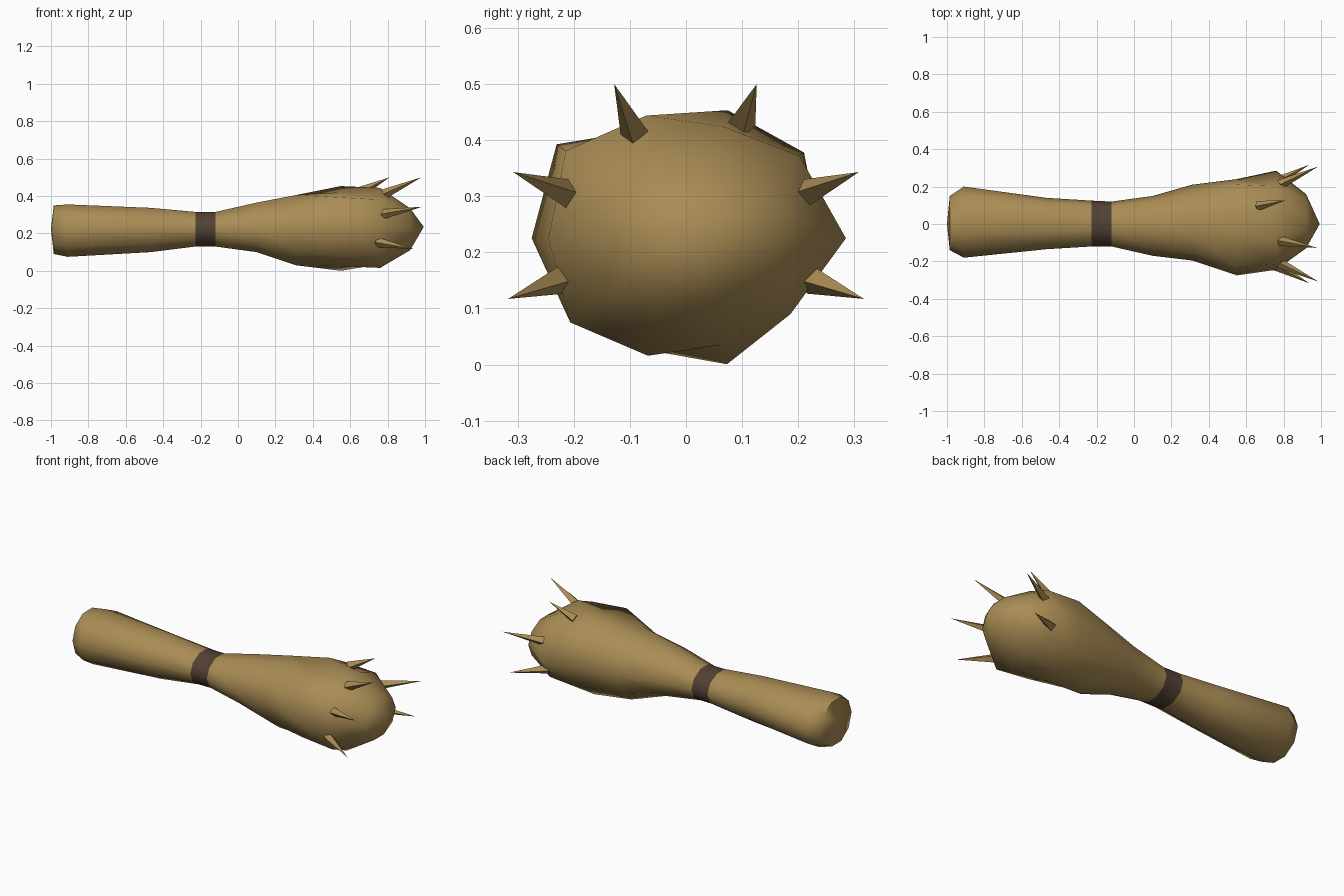
import bpy, bmesh
from math import sin, cos, tau, radians
from mathutils import Vector

cube = bpy.data.objects.get("Cube")
if cube:
    bpy.data.objects.remove(cube)

SIDES = 10


def material(name, rgb):
    m = bpy.data.materials.new(name)
    m.use_nodes = True
    m.diffuse_color = (*rgb, 1)
    m.node_tree.nodes["Principled BSDF"].inputs["Base Color"].default_value = (*rgb, 1)
    return m


wood = material("tan wood", (0.40, 0.265, 0.09))
dark = material("dark brown binding", (0.085, 0.053, 0.034))


def finish(bm, name, mats):
    bmesh.ops.recalc_face_normals(bm, faces=bm.faces[:])
    mesh = bpy.data.meshes.new(name)
    bm.to_mesh(mesh)
    bm.free()
    for m in mats:
        mesh.materials.append(m)
    obj = bpy.data.objects.new(name, mesh)
    bpy.context.collection.objects.link(obj)
    return obj


def oval(x, front, back, low, high):
    """Ring of a lopsided oval, given its extents on each side."""
    pts = []
    for i in range(SIDES):
        c, s = cos(tau * i / SIDES), sin(tau * i / SIDES)
        y = c * (back if c > 0 else front)
        z = 0.225 + s / sin(tau / 5) * (high - 0.225 if s > 0 else 0.225 - low)
        pts.append((x, y, z))
    return pts


def knobbly(x, radii):
    """Uneven ring with one radius per corner."""
    return [(x, r * cos(tau * i / SIDES), 0.225 + r * sin(tau * i / SIDES))
            for i, r in enumerate(radii)]


# Club: rings from the butt to the heavy head
rings = [
    oval(-0.985, 0.14, 0.15, 0.09, 0.35),
    oval(-0.91, 0.18, 0.20, 0.075, 0.355),
    oval(-0.47, 0.135, 0.14, 0.10, 0.337),
    oval(-0.228, 0.12, 0.125, 0.13, 0.315),
    oval(-0.12, 0.12, 0.12, 0.13, 0.315),
    oval(0.10, 0.17, 0.15, 0.10, 0.365),
    oval(0.31, 0.195, 0.21, 0.03, 0.405),
    knobbly(0.55, [.24, .26, .24, .205, .285, .275, .235, .21, .236, .23]),
    knobbly(0.76, [.285, .25, .21, .23, .265, .245, .255, .22, .20, .23]),
    oval(0.92, 0.13, 0.16, 0.11, 0.335),
]
bm = bmesh.new()
loops = [[bm.verts.new(p) for p in ring] for ring in rings]
for k, (a, b) in enumerate(zip(loops, loops[1:])):
    for i in range(SIDES):
        j = (i + 1) % SIDES
        face = bm.faces.new((a[i], a[j], b[j], b[i]))
        face.material_index = 1 if k == 3 else 0
for loop, tip in ((loops[0], (-1, 0, 0.225)), (loops[-1], (0.993, 0, 0.235))):
    v = bm.verts.new(tip)
    for i in range(SIDES):
        bm.faces.new((loop[i], loop[(i + 1) % SIDES], v))
club = finish(bm, "club_body", [wood, dark])
bpy.context.view_layer.objects.active = club
club.select_set(True)
bpy.ops.object.shade_smooth_by_angle(angle=radians(62))
club.select_set(False)


# Spikes: flat four-sided thorns around the head
def spike(name, base, tip, radius=0.027):
    base, tip = Vector(base), Vector(tip)
    axis = tip - base
    bm = bmesh.new()
    bmesh.ops.create_cone(bm, cap_ends=True, segments=4, radius1=radius,
                          radius2=0, depth=axis.length)
    obj = finish(bm, name, [wood])
    obj.location = (base + tip) / 2
    obj.rotation_mode = 'QUATERNION'
    obj.rotation_quaternion = axis.to_track_quat('Z', 'Y')


spike("spike_top_front", (0.78, -0.09, 0.41), (0.98, -0.128, 0.50))
spike("spike_top_back", (0.66, 0.097, 0.425), (0.81, 0.126, 0.50))
for side, word in ((-1, "front"), (1, "back")):
    spike("spike_upper_" + word, (0.775, side * 0.208, 0.303), (0.985, side * 0.308, 0.343))
    spike("spike_lower_" + word, (0.745, side * 0.218, 0.153), (0.938, side * 0.317, 0.117))
